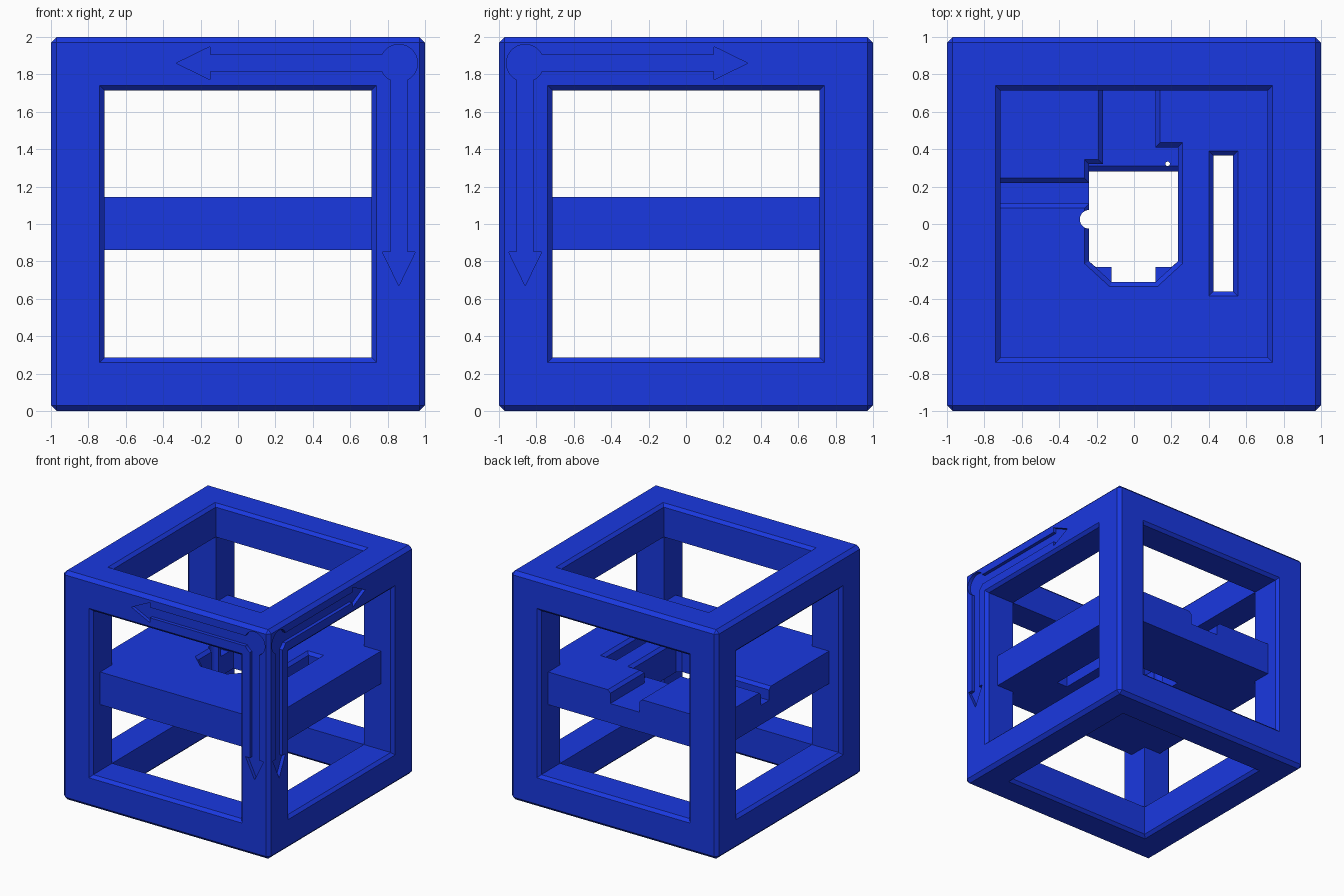
import bpy, bmesh
from math import sin, cos, radians, pi
from mathutils import Vector

if "Cube" in bpy.data.objects:
    bpy.data.objects.remove(bpy.data.objects["Cube"])

blue = bpy.data.materials.new("blue_plastic")
blue.diffuse_color = (0.01, 0.04, 0.75, 1)
blue.use_nodes = True
blue.node_tree.nodes["Principled BSDF"].inputs["Base Color"].default_value = blue.diffuse_color


def add_object(name, bm):
    bmesh.ops.recalc_face_normals(bm, faces=bm.faces)
    mesh = bpy.data.meshes.new(name)
    bm.to_mesh(mesh)
    bm.free()
    obj = bpy.data.objects.new(name, mesh)
    bpy.context.collection.objects.link(obj)
    return obj


def box(name, size, center, bevel=0):
    bm = bmesh.new()
    bmesh.ops.create_cube(bm, size=1)
    for v in bm.verts:
        v.co = Vector([c * s + o for c, s, o in zip(v.co, size, center)])
    if bevel:
        bmesh.ops.bevel(bm, geom=bm.edges[:], offset=bevel, segments=1, affect='EDGES')
    obj = add_object(name, bm)
    obj.data.materials.append(blue)
    return obj


def loft(sections, place=lambda u, v, w: (u, v, w)):
    """Solid through matching outlines, given as (height, points)."""
    bm = bmesh.new()
    rings = [[bm.verts.new(place(u, v, w)) for u, v in pts] for w, pts in sections]
    n = len(rings[0])
    for a, b in zip(rings, rings[1:]):
        for i in range(n):
            j = (i + 1) % n
            bm.faces.new((a[i], a[j], b[j], b[i]))
    bm.faces.new(rings[0][::-1])
    bm.faces.new(rings[-1])
    return add_object("cutter", bm)


def grow(pts, d):
    """Offset a counter-clockwise outline outwards."""
    out = []
    for i, p in enumerate(pts):
        p = Vector(p)
        e1 = (p - Vector(pts[i - 1])).normalized()
        e2 = (Vector(pts[(i + 1) % len(pts)]) - p).normalized()
        n1, n2 = Vector((e1.y, -e1.x)), Vector((e2.y, -e2.x))
        out.append(p + (n1 + n2) * d / (1 + n1.dot(n2)))
    return out


def carve(obj, cutter):
    cutter.hide_render = True
    mod = obj.modifiers.new("carve", 'BOOLEAN')
    mod.operation, mod.solver, mod.object = 'DIFFERENCE', 'EXACT', cutter
    bpy.context.view_layer.objects.active = obj
    bpy.ops.object.modifier_apply(modifier=mod.name)
    bpy.data.objects.remove(cutter)


def rect(x0, x1, y0, y1):
    return [(x0, y0), (x1, y0), (x1, y1), (x0, y1)]


def circle(x, y, r, n=24):
    return [(x + r * cos(2 * pi * i / n), y + r * sin(2 * pi * i / n)) for i in range(n)]


# Cube frame with chamfered edges and a flared window through each axis
frame = box("cube_frame", (2, 2, 2), (0, 0, 1), 0.03)
square = rect(-0.715, 0.715, -0.715, 0.715)
window = [(-1.05, grow(square, 0.075)), (-0.975, square), (0.975, square), (1.05, grow(square, 0.075))]
for place in (lambda u, v, w: (u, v, w + 1),
              lambda u, v, w: (u, w, v + 1),
              lambda u, v, w: (w, u, v + 1)):
    carve(frame, loft(window, place))

# Double arrow engraved on the front and right faces
cx, cz, r = 0.86, 1.86, 0.10


def arc(a0, a1, n):
    return [(cx + r * cos(radians(a0 + (a1 - a0) * i / n)),
             cz + r * sin(radians(a0 + (a1 - a0) * i / n))) for i in range(n + 1)]


half = [(1.01, 0.045), (1.01, 0.088), (1.19, 0), (1.01, -0.088), (1.01, -0.045)]
left_arm = [(cx - d, cz + s) for d, s in half]
down_arm = [(cx - s, cz - d) for d, s in half]
arrows = arc(-63.3, 153.3, 24) + left_arm + arc(206.7, 243.3, 4) + down_arm
carve(frame, loft([(0.97, arrows), (1.1, arrows)], lambda u, v, w: (u, -w, v)))
carve(frame, loft([(0.97, arrows), (1.1, arrows)], lambda u, v, w: (w, -u, v)))

# Middle plate held by the four posts
low, top, floor = 0.86, 1.145, 1.03
plate = box("middle_plate", (1.76, 1.76, top - low), (0, 0, (top + low) / 2))

# Shallow pocket with channels running out to the back and left, chamfered rim
pocket = [(-0.24, -0.2), (-0.12, -0.31), (0.115, -0.31), (0.235, -0.2), (0.235, 0.41),
          (0.115, 0.41), (0.115, 1), (-0.165, 1), (-0.165, 0.32), (-0.24, 0.32),
          (-0.24, 0.22), (-1, 0.22), (-1, 0.11), (-0.24, 0.11)]


def flared(pts, start):
    return loft([(start, pts), (top - 0.025, pts), (top + 0.025, grow(pts, 0.05))])


carve(plate, flared(pocket, floor))

# Opening through the plate, leaving corner tabs and a sloped back lip


def opening(back):
    return [(-0.24, -0.2), (-0.205, -0.23), (-0.12, -0.23), (-0.12, -0.31), (0.115, -0.31),
            (0.115, -0.23), (0.2, -0.23), (0.235, -0.2), (0.235, back), (-0.24, back)]


carve(plate, loft([(0.8, opening(0.28)), (floor - 0.025, opening(0.28)),
                   (floor, opening(0.31)), (floor + 0.05, opening(0.31))]))

# Side slot, finger notch and pin hole
carve(plate, flared(rect(0.425, 0.53, -0.36, 0.365), 0.8))
for pts in (circle(-0.24, 0.025, 0.05), circle(0.18, 0.322, 0.012, 12)):
    carve(plate, loft([(0.8, pts), (1.2, pts)]))
